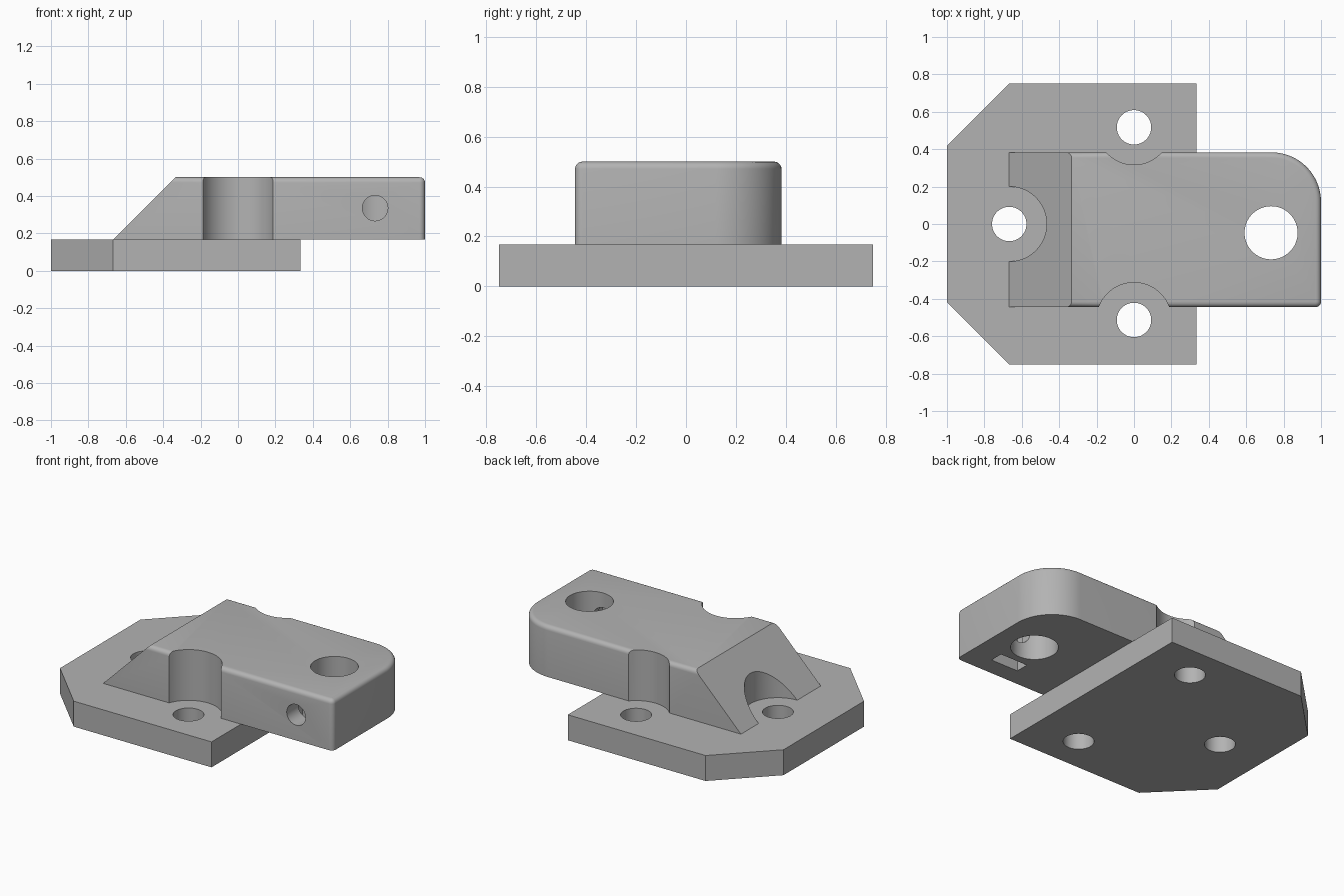
import bpy, bmesh, math
from mathutils import Matrix

cube = bpy.data.objects.get("Cube")
if cube:
    bpy.data.objects.remove(cube, do_unlink=True)

grey = bpy.data.materials.new("plain_grey")
grey.use_nodes = True
COLOUR = (0.45, 0.45, 0.45, 1)
grey.diffuse_color = COLOUR
grey.node_tree.nodes["Principled BSDF"].inputs["Base Color"].default_value = COLOUR

T, H = 0.167, 0.5              # plate top, arm top
FRONT, BACK = -0.445, 0.383    # arm sides
SLOPE_X, EYE_X, EYE_Y = -0.667, 0.733, -0.047
BOLTS = [(0, 0.517), (0, -0.513), (SLOPE_X, 0)]


def finish(name, bm):
    bmesh.ops.recalc_face_normals(bm, faces=bm.faces)
    mesh = bpy.data.meshes.new(name)
    bm.to_mesh(mesh)
    bm.free()
    mesh.materials.append(grey)
    obj = bpy.data.objects.new(name, mesh)
    bpy.context.collection.objects.link(obj)
    return obj


def prism(points, z0, z1):
    bm = bmesh.new()
    face = bm.faces.new([bm.verts.new((x, y, z0)) for x, y in points])
    out = bmesh.ops.extrude_face_region(bm, geom=[face])
    verts = [g for g in out["geom"] if isinstance(g, bmesh.types.BMVert)]
    bmesh.ops.translate(bm, verts=verts, vec=(0, 0, z1 - z0))
    return bm


def arc(cx, cy, r, start, end, n):
    steps = [math.radians(start + (end - start) * i / n) for i in range(n + 1)]
    return [(cx + r * math.cos(a), cy + r * math.sin(a)) for a in steps]


def cylinder(x, y, r, z0, z1):
    return finish("cutter", prism(arc(x, y, r, 0, 360, 64)[:-1], z0, z1))


def cut(obj, cutter):
    cutter.hide_render = True
    mod = obj.modifiers.new("cut", "BOOLEAN")
    mod.operation = "DIFFERENCE"
    mod.solver = "EXACT"
    mod.object = cutter
    bpy.context.view_layer.objects.active = obj
    bpy.ops.object.modifier_apply(modifier=mod.name)
    bpy.data.objects.remove(cutter, do_unlink=True)


# Base plate with two clipped corners and three bolt holes
plate = finish("base_plate", prism(
    [(-1, -0.417), (SLOPE_X, -0.75), (0.333, -0.75),
     (0.333, 0.75), (SLOPE_X, 0.75), (-1, 0.417)], 0, T))
for x, y in BOLTS:
    cut(plate, cylinder(x, y, 0.092, -0.1, 0.3))

# Arm block with one large round corner and a rounded top rim
bm = prism([(SLOPE_X, FRONT)]
           + arc(0.97, FRONT + 0.03, 0.03, -90, 0, 6)
           + arc(0.735, BACK - 0.265, 0.265, 0, 90, 24)
           + [(SLOPE_X, BACK)], T, H)
rim = [e for e in bm.edges
       if all(v.co.z > H - 0.01 for v in e.verts)
       and any(v.co.x > 0 for v in e.verts)]
bmesh.ops.bevel(bm, geom=rim, offset=0.029, offset_type="OFFSET",
                segments=5, profile=0.5, affect="EDGES")
arm = finish("arm", bm)

# Sloped end
bm = prism([(SLOPE_X, T), (SLOPE_X + 0.433, 0.6), (-0.9, 0.6), (-0.9, T)], -1, 1)
bm.transform(Matrix.Rotation(math.pi / 2, 4, "X"))
cut(arm, finish("cutter", bm))

# Bolt head clearances and the large eye
for x, y in BOLTS:
    cut(arm, cylinder(x, y, 0.2, 0.1, 0.6))
cut(arm, cylinder(EYE_X, EYE_Y, 0.142, 0.1, 0.6))

# Clamp screw hole from the front into the eye
bm = prism(arc(EYE_X, 0.335, 0.068, 0, 360, 48)[:-1], -EYE_Y, 0.6)
bm.transform(Matrix.Rotation(math.pi / 2, 4, "X"))
cut(arm, finish("cutter", bm))

# Nut slot open underneath
x0, x1, y0, y1 = EYE_X - 0.1, EYE_X + 0.1, -0.325, -0.237
cut(arm, finish("cutter", prism([(x0, y0), (x1, y0), (x1, y1), (x0, y1)], 0.1, 0.435)))

# Smooth the curved walls, keep hard edges
for obj in (plate, arm):
    bpy.ops.object.select_all(action="DESELECT")
    obj.select_set(True)
    bpy.context.view_layer.objects.active = obj
    bpy.ops.object.shade_smooth_by_angle(angle=math.radians(30))
